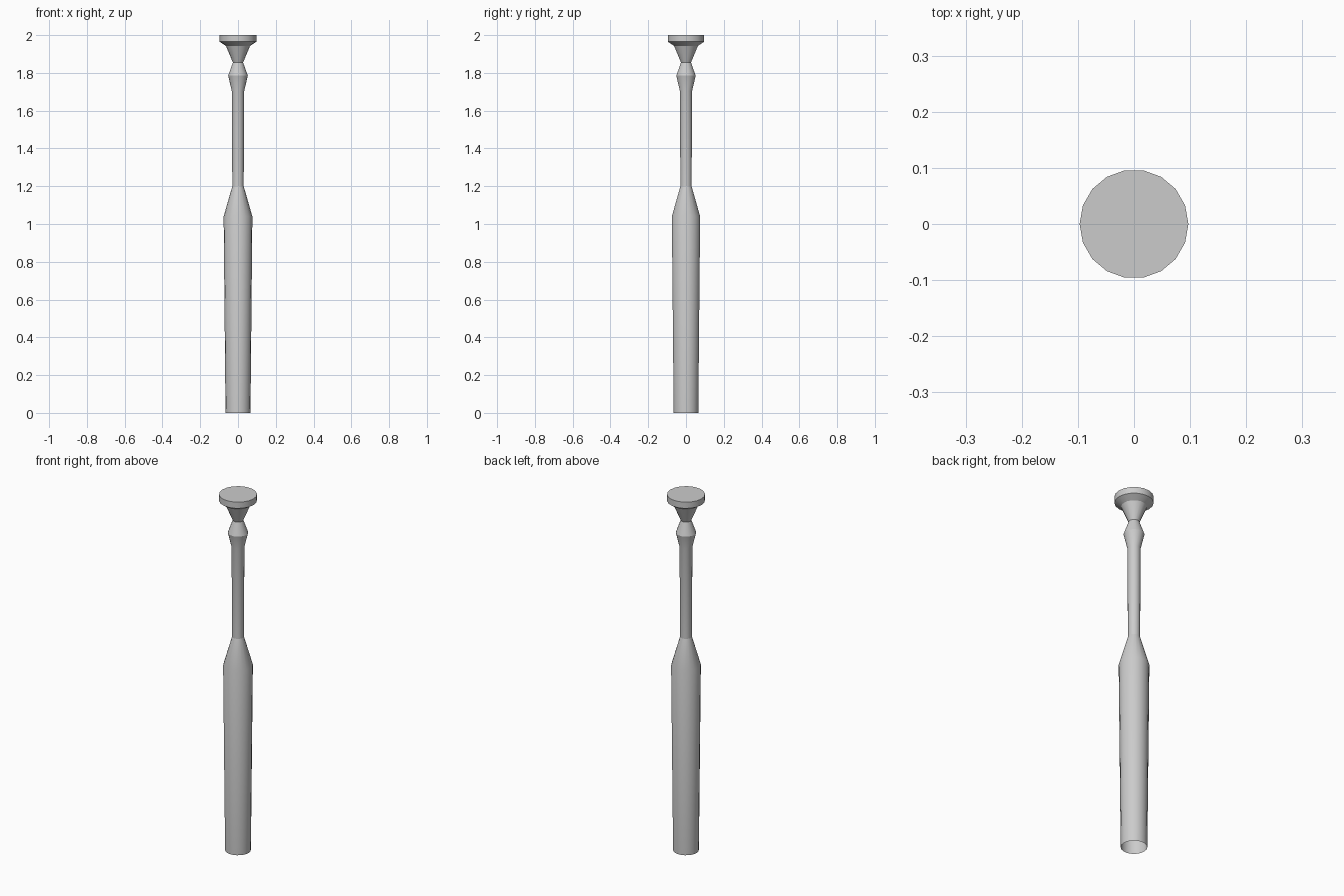
import bpy, bmesh, math

SIDES = 18

cube = bpy.data.objects.get("Cube")
if cube:
    bpy.data.objects.remove(cube, do_unlink=True)

# Single plain grey material
grey = bpy.data.materials.new("plain_grey")
grey.use_nodes = True
colour = (0.6, 0.6, 0.6, 1.0)
grey.diffuse_color = colour
grey.node_tree.nodes["Principled BSDF"].inputs["Base Color"].default_value = colour


def turned_part(name, profile, cap_top=False):
    """Turn a (radius, height) profile round z; the lower end stays open."""
    bm = bmesh.new()
    rings = []
    for radius, height in profile:
        angles = [math.tau * i / SIDES for i in range(SIDES)]
        rings.append([bm.verts.new((radius * math.cos(a), radius * math.sin(a), height))
                      for a in angles])
    for low, high in zip(rings, rings[1:]):
        for i in range(SIDES):
            j = (i + 1) % SIDES
            bm.faces.new((low[i], low[j], high[j], high[i]))
    if cap_top:
        bm.faces.new(rings[-1])
    mesh = bpy.data.meshes.new(name)
    bm.to_mesh(mesh)
    bm.free()
    mesh.materials.append(grey)
    obj = bpy.data.objects.new(name, mesh)
    bpy.context.collection.objects.link(obj)
    bpy.ops.object.select_all(action='DESELECT')
    obj.select_set(True)
    bpy.context.view_layer.objects.active = obj
    bpy.ops.object.shade_smooth_by_angle(angle=math.radians(30))
    return obj


# Hollow tapered grip with its shoulder
turned_part("grip", [(0.066, 0), (0.076, 1.04), (0.03, 1.2)])

# Slim shaft swelling into the collar, then narrowing to the waist
turned_part("shaft_and_collar", [(0.03, 1.2), (0.033, 1.705), (0.052, 1.785), (0.027, 1.855)])

# Flared head with a flat disc on top
turned_part("flared_head", [(0.027, 1.855), (0.064, 1.943), (0.097, 1.965), (0.097, 2)],
            cap_top=True)
